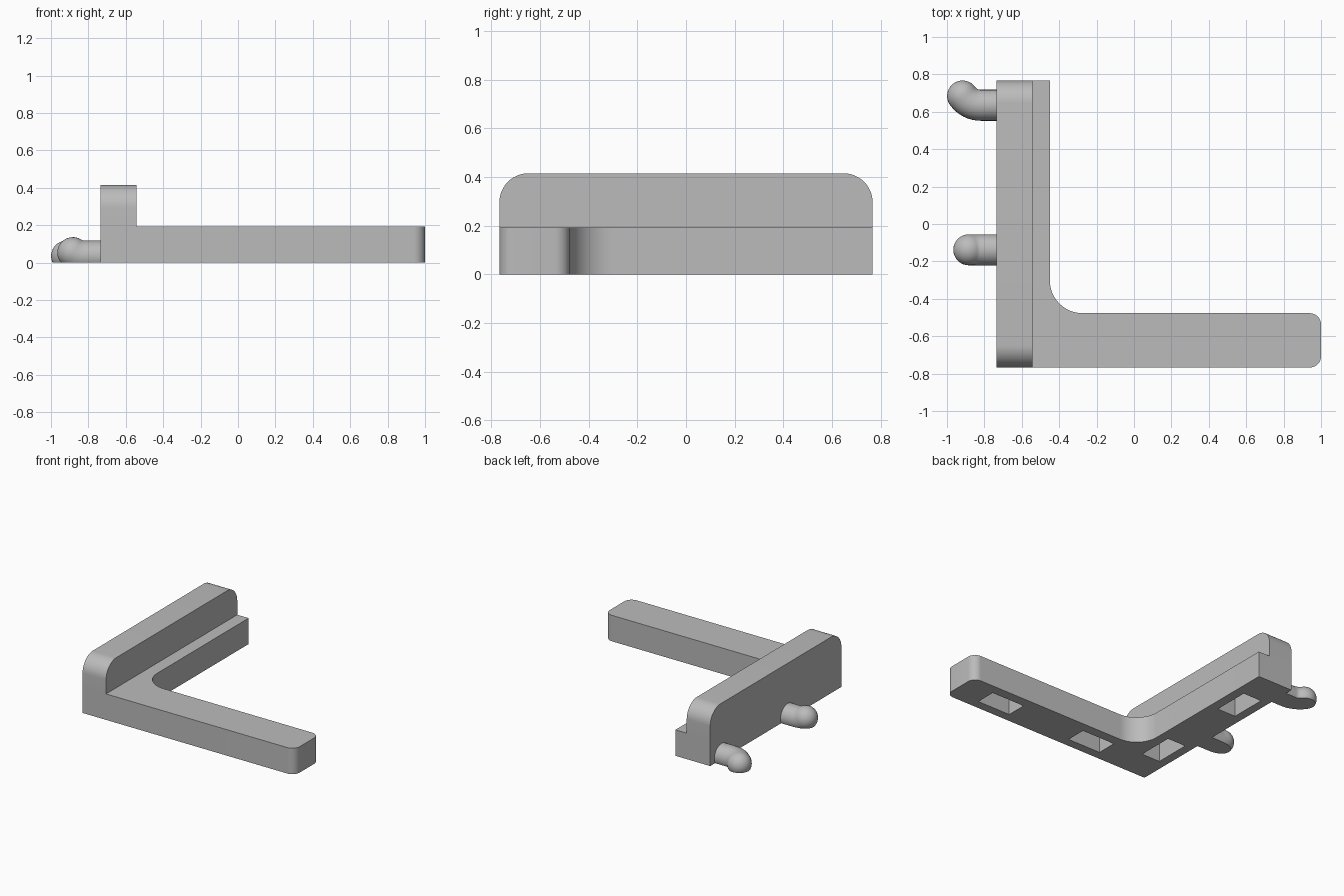
import bpy
import bmesh
from math import pi, sin, cos, radians
from mathutils import Vector

if "Cube" in bpy.data.objects:
    bpy.data.objects.remove(bpy.data.objects["Cube"], do_unlink=True)

grey = bpy.data.materials.new("plain grey")
grey.use_nodes = True
grey.diffuse_color = (0.5, 0.5, 0.5, 1)
grey.node_tree.nodes["Principled BSDF"].inputs["Base Color"].default_value = (0.5, 0.5, 0.5, 1)


def make_object(name, bm):
    bmesh.ops.recalc_face_normals(bm, faces=bm.faces[:])
    mesh = bpy.data.meshes.new(name)
    bm.to_mesh(mesh)
    bm.free()
    mesh.materials.append(grey)
    obj = bpy.data.objects.new(name, mesh)
    bpy.context.collection.objects.link(obj)
    return obj


def rounded(corners, steps=12):
    """Outline from (a, b, radius) corners, right angles rounded by the radius."""
    points = []
    for i, (a, b, r) in enumerate(corners):
        p = Vector((a, b))
        if r == 0:
            points.append(p)
            continue
        before = (Vector(corners[i - 1][:2]) - p).normalized()
        after = (Vector(corners[(i + 1) % len(corners)][:2]) - p).normalized()
        centre = p + (before + after) * r
        for k in range(steps + 1):
            t = k / steps * pi / 2
            points.append(centre - after * r * cos(t) - before * r * sin(t))
    return points


def extrude(name, points, place, direction):
    bm = bmesh.new()
    face = bm.faces.new([bm.verts.new(place(p)) for p in points])
    new = bmesh.ops.extrude_face_region(bm, geom=[face])["geom"]
    verts = [g for g in new if isinstance(g, bmesh.types.BMVert)]
    bmesh.ops.translate(bm, verts=verts, vec=direction)
    return make_object(name, bm)


def combine(target, other, operation):
    mod = target.modifiers.new("combine", "BOOLEAN")
    mod.operation, mod.solver, mod.object = operation, "EXACT", other
    bpy.context.view_layer.objects.active = target
    bpy.ops.object.modifier_apply(modifier=mod.name)
    bpy.data.objects.remove(other, do_unlink=True)


def smooth(obj):
    bpy.ops.object.select_all(action="DESELECT")
    obj.select_set(True)
    bpy.context.view_layer.objects.active = obj
    bpy.ops.object.shade_smooth_by_angle(angle=radians(30))


# L-shaped base with filleted inner corner and rounded arm end
LEFT, FRONT, BACK = -0.735, -0.767, 0.767
outline = rounded([(LEFT, FRONT, 0), (1, FRONT, 0.06), (1, -0.477, 0.06),
                   (-0.45, -0.477, 0.175), (-0.45, BACK, 0), (LEFT, BACK, 0)])
bracket = extrude("bracket", outline, lambda p: (p.x, p.y, 0), (0, 0, 0.192))

# Upright wall with rounded top ends
wall_profile = rounded([(FRONT, 0, 0), (BACK, 0, 0), (BACK, 0.415, 0.12), (FRONT, 0.415, 0.12)])
wall = extrude("wall", wall_profile, lambda p: (LEFT, p.x, p.y), (0.192, 0, 0))
combine(bracket, wall, "UNION")

# Rectangular pockets in the underside
LONG, SHORT, DEPTH = 0.27, 0.15, 0.14
for x, y, sx, sy in [(0.64, -0.625, LONG, SHORT), (-0.15, -0.625, LONG, SHORT),
                     (-0.595, -0.4, SHORT, LONG), (-0.595, 0.39, SHORT, LONG)]:
    bm = bmesh.new()
    bmesh.ops.create_cube(bm, size=1)
    bmesh.ops.scale(bm, verts=bm.verts, vec=(sx, sy, 2 * DEPTH))
    bmesh.ops.translate(bm, verts=bm.verts, vec=(x, y, 0))
    combine(bracket, make_object("pocket_cutter", bm), "DIFFERENCE")
smooth(bracket)


# Bent round-ended pegs, cut flat at the ground
def peg(name, y, side, angle, radius=0.083, bend=0.119, sides=32):
    out = Vector((-1, 0, 0))
    side = Vector(side)
    across = out.cross(side)
    start = Vector((-0.82, y, 0.035))
    rings = [(start - out * 0.1, out, radius)]
    for k in range(9):
        t = angle * k / 8
        heading = out * cos(t) + side * sin(t)
        rings.append((start + out * bend * sin(t) + side * bend * (1 - cos(t)), heading, radius))
    end, heading, _ = rings[-1]
    for k in range(1, 10):
        t = k / 10 * pi / 2
        rings.append((end + heading * radius * sin(t), heading, radius * cos(t)))

    bm = bmesh.new()
    loops = []
    for centre, direction, r in rings:
        normal = across.cross(direction)
        loops.append([bm.verts.new(centre + r * (normal * cos(a) + across * sin(a)))
                      for a in (2 * pi * i / sides for i in range(sides))])
    for low, high in zip(loops, loops[1:]):
        for i in range(sides):
            j = (i + 1) % sides
            bm.faces.new((low[i], low[j], high[j], high[i]))
    bm.faces.new(loops[0])
    tip = bm.verts.new(end + heading * radius)
    for i in range(sides):
        bm.faces.new((loops[-1][i], loops[-1][(i + 1) % sides], tip))
    cut = bmesh.ops.bisect_plane(bm, geom=bm.verts[:] + bm.edges[:] + bm.faces[:],
                                 plane_co=(0, 0, 0), plane_no=(0, 0, 1), clear_inner=True)
    rim = [g for g in cut["geom_cut"] if isinstance(g, bmesh.types.BMEdge)]
    bmesh.ops.contextual_create(bm, geom=rim)
    smooth(make_object(name, bm))


peg("back_peg", 0.635, (0, 1, 0), radians(54))
peg("front_peg", -0.138, (0, 0, 1), radians(32))
